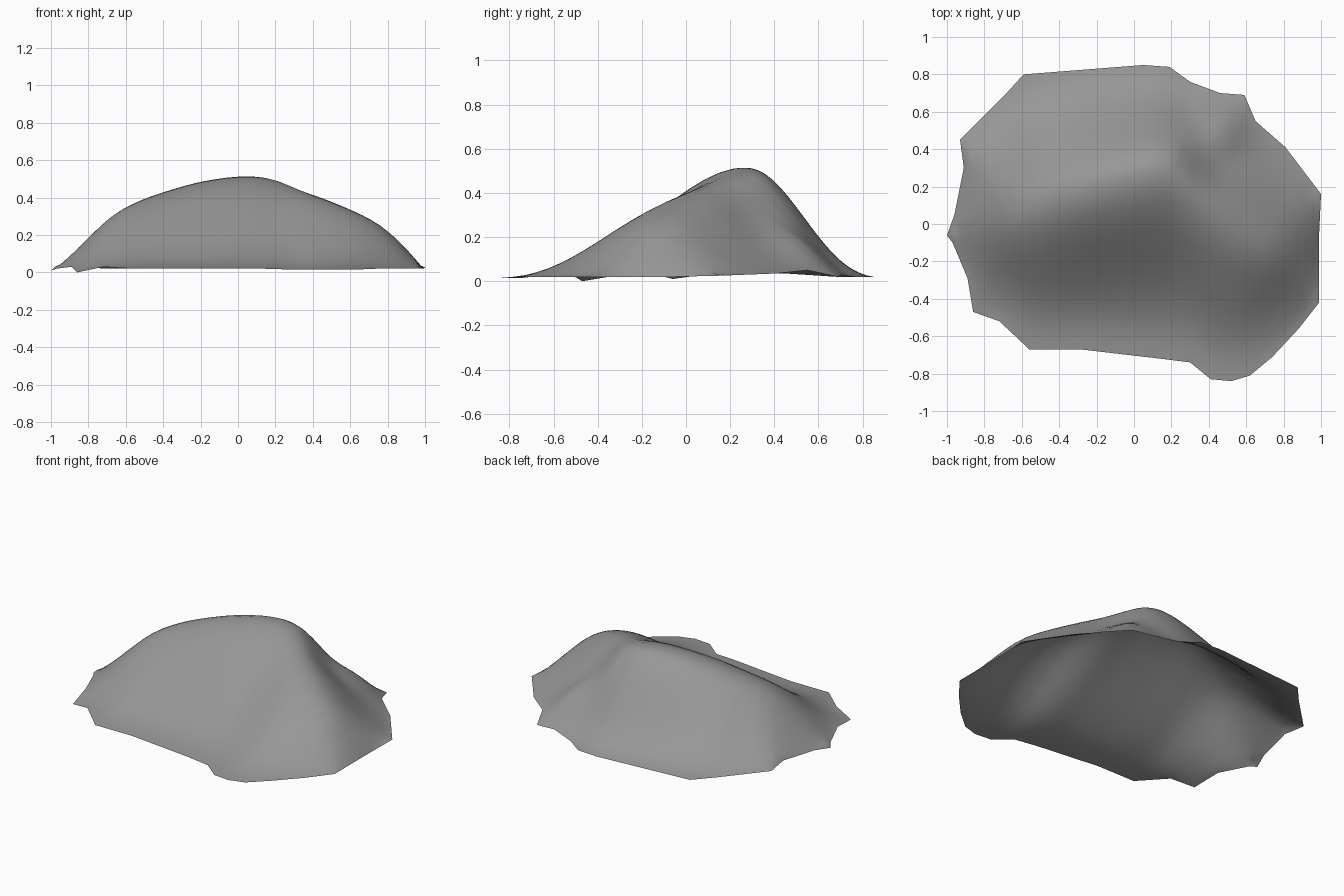
import bpy, bmesh, math
from mathutils import Vector
from mathutils.bvhtree import BVHTree

if "Cube" in bpy.data.objects:
    bpy.data.objects.remove(bpy.data.objects["Cube"])

# Crest line of the mound, left to right
RIDGE = [Vector(p) for p in (
    (-.66, .06, .335), (-.47, .14, .415), (-.23, .21, .49), (-.06, .26, .52), (.08, .29, .53),
    (.22, .30, .505), (.42, .10, .42), (.62, -.05, .34), (.80, -.13, .26))]

# Ragged foot: x, y, z and the crest position each point climbs to
FOOT = [
    (-.59, .80, .02, .8), (.05, .85, .02, 3.9), (.19, .84, .02, 4.5), (.30, .76, .02, 4.9),
    (.46, .70, .03, 5.3), (.59, .69, .02, 5.6), (.65, .55, .05, 6), (.81, .41, .035, 7),
    (1.0, .16, .025, 8), (.99, -.05, .02, 8), (.99, -.42, .02, 8), (.88, -.56, .02, 7.8),
    (.74, -.71, .02, 7.4), (.62, -.81, .015, 7), (.52, -.84, .015, 6.6), (.41, -.83, .015, 6.1),
    (.30, -.74, .015, 5.5), (.14, -.72, .02, 4.6), (-.29, -.67, .02, 1.8), (-.56, -.67, .02, .6),
    (-.72, -.52, .03, .2), (-.86, -.47, 0, 0), (-.89, -.29, .03, 0), (-.97, -.10, .02, 0),
    (-1.0, -.06, .01, 0), (-.96, .05, .025, 0), (-.91, .30, .04, 0), (-.93, .45, .035, 0),
    (-.70, .68, .02, .4)]

STEPS = 16


def crest(s):
    s = round(s * 4) / 4
    i = min(int(s), len(RIDGE) - 2)
    return RIDGE[i].lerp(RIDGE[i + 1], s - i)


def bump(x, y, cx, cy, r):
    return math.exp(-((x - cx) ** 2 + (y - cy) ** 2) / (2 * r * r))


def slope(foot, top):
    """Points from the foot to the crest: S-shaped on the long sides, straight at the ends."""
    d = top - foot
    end = min(1, 1.6 * d.x ** 2 / (d.x ** 2 + d.y ** 2))
    for k in range(STEPS + 1):
        t = k / STEPS
        p = foot.lerp(top, t)
        u = t ** 1.12
        f = (1 - end) * u * u * (3 - 2 * u) + end * t
        # shoulder and hollow on the back right
        relief = .07 * bump(p.x, p.y, .47, .53, .11) - .07 * bump(p.x, p.y, .42, .33, .09)
        p.z = foot.z + d.z * f + relief * min(1, 5 * t, 5 * (1 - t))
        yield p


def soften(bm):
    """Average each height with opposite pairs of nearby surface points."""
    tree = BVHTree.FromBMesh(bm)
    down = Vector((0, 0, -1))
    result = {}
    for v in bm.verts:
        if v.is_boundary:
            continue
        r = .05 + .12 * max(0, abs(v.co.x) - .5)
        zs = [v.co.z]
        for radius in (r, r / 2):
            for k in range(6):
                o = Vector((math.cos(k * math.pi / 6), math.sin(k * math.pi / 6), 0)) * radius
                hits = [tree.ray_cast(Vector((v.co.x, v.co.y, 2)) + q, down)[0] for q in (o, -o)]
                if all(hits):
                    zs += [h.z for h in hits]
        result[v] = sum(zs) / len(zs)
    for v, z in result.items():
        v.co.z = z


bm = bmesh.new()
columns = []
for a, b in zip(FOOT, FOOT[1:] + FOOT[:1]):
    n = max(2, round(math.dist(a[:2], b[:2]) / .04))
    for j in range(n):
        x, y, z, s = (u + (v - u) * j / n for u, v in zip(a, b))
        columns.append([bm.verts.new(p) for p in slope(Vector((x, y, z)), crest(s))])

# Skin between neighbouring columns, then weld along the crest
for c, d in zip(columns, columns[1:] + columns[:1]):
    for k in range(STEPS):
        bm.faces.new((c[k], c[k + 1], d[k + 1], d[k]))
bmesh.ops.remove_doubles(bm, verts=bm.verts, dist=.0005)
bmesh.ops.recalc_face_normals(bm, faces=bm.faces)
if sum(f.normal.z for f in bm.faces) < 0:
    bmesh.ops.reverse_faces(bm, faces=bm.faces)

# Soften the crest and the fan lines, keeping the ragged foot
for _ in range(3):
    soften(bm)
for f in bm.faces:
    f.smooth = True

# Dark grey rock
mesh = bpy.data.meshes.new("rock_mound")
bm.to_mesh(mesh)
bm.free()
rock = bpy.data.materials.new("dark_rock")
rock.diffuse_color = (.31, .31, .31, 1)
rock.use_nodes = True
rock.node_tree.nodes["Principled BSDF"].inputs["Base Color"].default_value = rock.diffuse_color
mesh.materials.append(rock)
bpy.context.collection.objects.link(bpy.data.objects.new("rock_mound", mesh))
